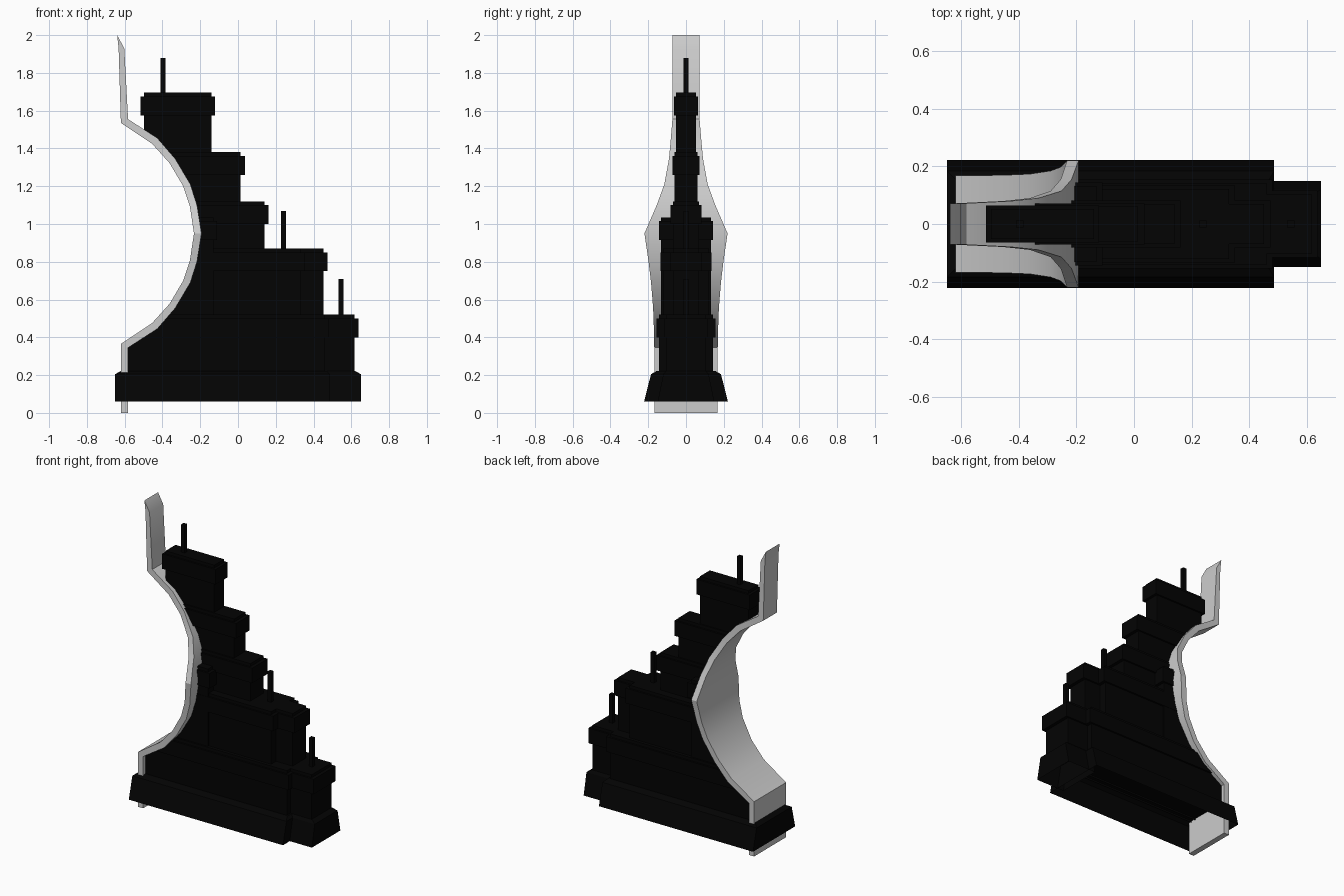
import bpy, bmesh

if "Cube" in bpy.data.objects:
    bpy.data.objects.remove(bpy.data.objects["Cube"])

black = bpy.data.materials.new("black")
black.diffuse_color = (0.001, 0.001, 0.001, 1)
black.use_nodes = True
black.node_tree.nodes["Principled BSDF"].inputs["Base Color"].default_value = black.diffuse_color

# Curved strip stations: inner x, inner z, outer x, outer z, half width
STRIP = [
    (-.582, 0, -.62, 0, .168), (-.582, .345, -.62, .365, .168),
    (-.427, .445, -.455, .475, .17), (-.332, .555, -.362, .578, .174),
    (-.252, .69, -.29, .70, .185), (-.217, .80, -.255, .805, .198),
    (-.193, .95, -.233, .95, .22), (-.217, 1.10, -.255, 1.095, .155),
    (-.252, 1.21, -.29, 1.20, .115), (-.332, 1.345, -.362, 1.322, .09),
    (-.427, 1.455, -.455, 1.425, .08), (-.582, 1.555, -.62, 1.535, .072),
    (-.602, 1.93, -.632, 1.93, .072), (-.64, 2.0, -.64, 2.0, .072)]


def finish(bm, name, mat=None):
    bmesh.ops.remove_doubles(bm, verts=bm.verts, dist=1e-5)
    bmesh.ops.recalc_face_normals(bm, faces=bm.faces)
    me = bpy.data.meshes.new(name)
    bm.to_mesh(me)
    bm.free()
    ob = bpy.data.objects.new(name, me)
    bpy.context.collection.objects.link(ob)
    if mat:
        me.materials.append(mat)
    return ob


def loft(name, rings, mat=None, bottom=True, top=True):
    bm = bmesh.new()
    loops = [[bm.verts.new(p) for p in r] for r in rings]
    for a, b in zip(loops, loops[1:]):
        n = len(a)
        for i in range(n):
            bm.faces.new((a[i], a[(i + 1) % n], b[(i + 1) % n], b[i]))
    if bottom:
        bm.faces.new(loops[0])
    if top:
        bm.faces.new(loops[-1])
    return finish(bm, name, mat)


def rect(x0, x1, hy, z):
    return [(x0, -hy, z), (x1, -hy, z), (x1, hy, z), (x0, hy, z)]


def edge_x(z):
    # x of the strip's inner face at height z
    for a, b in zip(STRIP, STRIP[1:]):
        if a[1] <= z <= b[1]:
            t = (z - a[1]) / (b[1] - a[1])
            return a[0] + t * (b[0] - a[0])


def block(name, x1, z0, z1, hy, xmin=-9, closed=False):
    # Block whose left end follows the strip, or stops at xmin
    zs = {z0, z1} | {s[1] for s in STRIP if z0 < s[1] < z1}
    if z0 < 1.492 < z1:
        zs.add(1.492)
    rings = [rect(max(xmin, edge_x(z) - .012), x1, hy, z) for z in sorted(zs)]
    return loft(name, rings, black, bottom=closed)


def tier(name, x1, z0, z1, hy, xmin=-9, lip=.022, wide=.012):
    block(name, x1, z0, z1, hy, xmin)
    block(name + "_cornice", x1 + lip, z1 - .12, z1 - .02, hy + wide, xmin - lip, True)


# Grey curved strip
bevel_tip = [[(a, -w, b), (a, w, b), (c, w, d), (c, -w, d)] for a, b, c, d, w in STRIP]
strip = loft("curved_strip", bevel_tip[:-1], top=False)
bm = bmesh.new()
bm.from_mesh(strip.data)
rim = bmesh.ops.extrude_edge_only(bm, edges=[e for e in bm.edges if e.is_boundary])
for v in [g for g in rim["geom"] if isinstance(g, bmesh.types.BMVert)]:
    v.co.x, v.co.z = -.64, 2.0
bmesh.ops.remove_doubles(bm, verts=bm.verts, dist=1e-5)
bmesh.ops.recalc_face_normals(bm, faces=bm.faces)
bm.to_mesh(strip.data)
bm.free()
bpy.context.view_layer.objects.active = strip
strip.select_set(True)
bpy.ops.object.shade_smooth_by_angle(angle=.5)

# Hollow flared base with a narrower end
loft("base", [rect(-.65, .487, .222, .06), rect(-.65, .487, .185, .205),
              rect(-.62, .47, .155, .222)], black, bottom=False)
loft("base_end", [rect(.44, .65, .15, .06), rect(.44, .65, .12, .205),
                  rect(.44, .62, .105, .222)], black, bottom=False)

# Stepped tiers, each with its cornice
tier("lower_tier", .46, .21, .52, .143)
tier("lower_tier_end", .617, .21, .52, .105)
tier("middle_tier", .33, .51, .87, .122)
tier("middle_tier_end", .452, .51, .87, .07)
tier("back_pilaster", -.13, .51, 1.035, .132, lip=.02)
tier("third_tier", .14, .86, 1.12, .07)
tier("fourth_tier", .014, 1.11, 1.38, .06)
tier("top_tower", -.139, 1.37, 1.695, .052, xmin=-.497, lip=.018)

# Masts
for i, (x, z0, z1) in enumerate([(-.397, 1.69, 1.88), (.24, .86, 1.07), (.545, .51, .71)]):
    loft(f"mast_{i + 1}", [rect(x - .013, x + .013, .013, z) for z in (z0, z1)], black)
